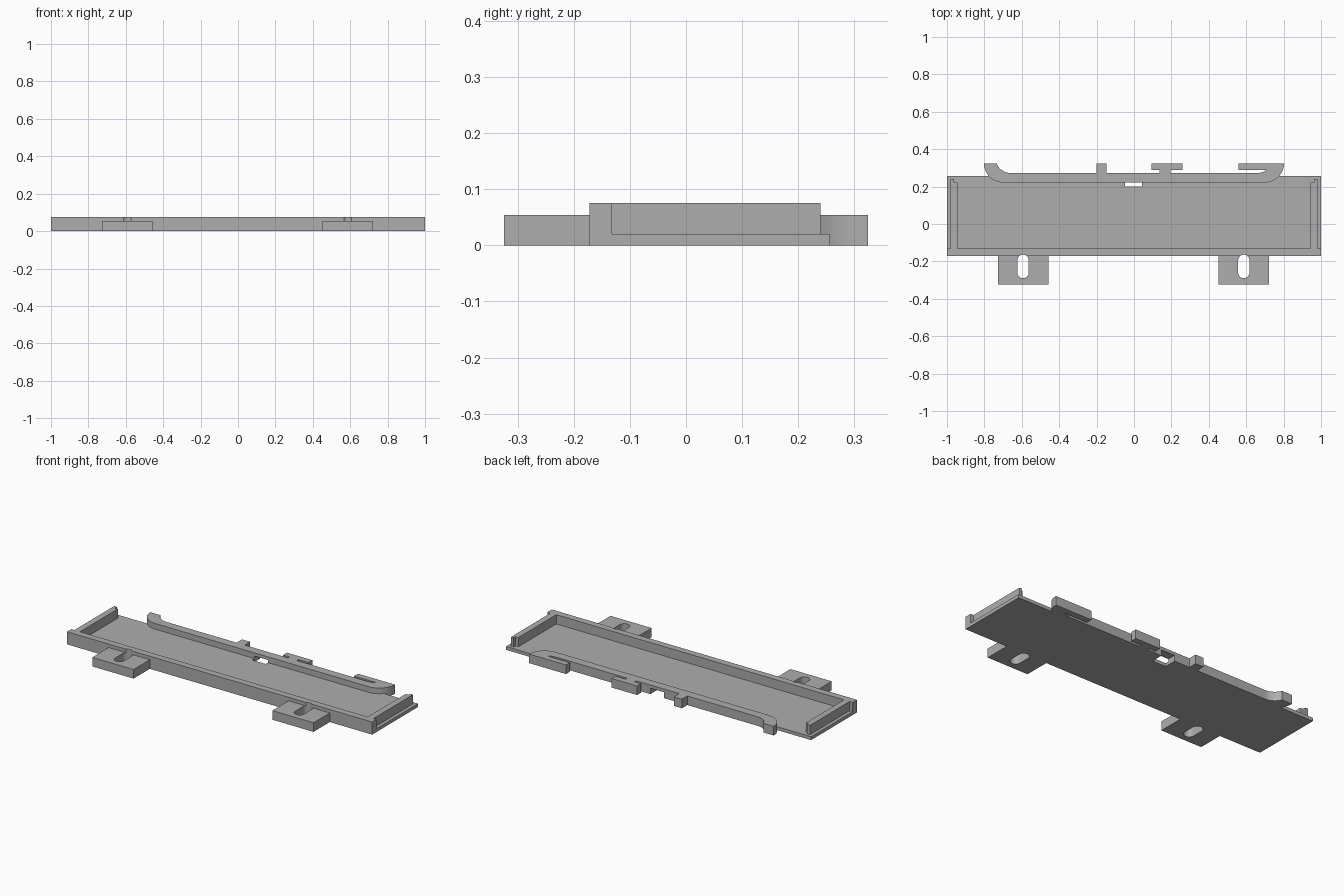
import bpy, bmesh, math

cube = bpy.data.objects.get("Cube")
if cube:
    bpy.data.objects.remove(cube, do_unlink=True)

grey = bpy.data.materials.new("plain grey")
grey.use_nodes = True
colour = (0.42, 0.42, 0.42, 1)
grey.diffuse_color = colour
grey.node_tree.nodes["Principled BSDF"].inputs["Base Color"].default_value = colour

FLOOR, CLIP, WALL = 0.02, 0.054, 0.075      # top heights
FRONT, BACK, REACH = -0.172, 0.257, 0.324   # depths


def prism(name, outline, z0, z1):
    """Extrude a flat outline from z0 to z1."""
    bm = bmesh.new()
    base = bm.faces.new([bm.verts.new((x, y, z0)) for x, y in outline])
    top = bmesh.ops.extrude_face_region(bm, geom=[base])["geom"]
    verts = [v for v in top if isinstance(v, bmesh.types.BMVert)]
    bmesh.ops.translate(bm, verts=verts, vec=(0, 0, z1 - z0))
    bmesh.ops.recalc_face_normals(bm, faces=bm.faces)
    mesh = bpy.data.meshes.new(name)
    bm.to_mesh(mesh)
    bm.free()
    mesh.materials.append(grey)
    obj = bpy.data.objects.new(name, mesh)
    bpy.context.collection.objects.link(obj)
    return obj


def rect(x0, x1, y0, y1):
    return [(x0, y0), (x1, y0), (x1, y1), (x0, y1)]


def arc(cx, cy, r, a0, a1, n=14):
    angles = [math.radians(a0 + (a1 - a0) * i / n) for i in range(n + 1)]
    return [(cx + r * math.cos(a), cy + r * math.sin(a)) for a in angles]


def boolean(obj, other, operation):
    """Apply a boolean and drop the helper object."""
    other.hide_render = True
    mod = obj.modifiers.new("boolean", "BOOLEAN")
    mod.operation, mod.object, mod.solver = operation, other, "EXACT"
    bpy.context.view_layer.objects.active = obj
    bpy.ops.object.modifier_apply(modifier=mod.name)
    bpy.data.objects.remove(other, do_unlink=True)


def smooth(obj):
    bpy.ops.object.select_all(action="DESELECT")
    obj.select_set(True)
    bpy.context.view_layer.objects.active = obj
    bpy.ops.object.shade_smooth_by_angle(angle=math.radians(30))


# Floor plate with a small window behind the middle
floor = prism("floor", rect(-1, 1, FRONT, BACK), 0, FLOOR)
window = rect(-0.047, 0.042, 0.2, 0.3)
boolean(floor, prism("window_cutter", window, -0.1, 0.1), "DIFFERENCE")

# Front wall, nicked by the rounded ends of the tab slots
front_wall = prism("front_wall", rect(-1, 1, FRONT, -0.132), FLOOR, WALL)

# Mounting tabs with long slots
for side, x in (("right", -0.593), ("left", 0.587)):
    tab = prism(side + "_tab", rect(x - 0.135, x + 0.135, -REACH, FRONT), 0, CLIP)
    slot = arc(x, -0.26, 0.03, 180, 360) + arc(x, -0.194, 0.03, 0, 180)
    for part in (tab, front_wall, floor):
        boolean(part, prism("slot_cutter", slot, -0.1, 0.1), "DIFFERENCE")
    smooth(tab)
smooth(front_wall)

# End walls, stepped thinner at the back
for side, s in (("right", -1), ("left", 1)):
    steps = [(0.98, -0.132), (0.98, 0.24), (0.962, 0.24), (0.962, 0.222),
             (0.943, 0.222), (0.943, -0.132)]
    prism(side + "_end_wall", [(s * x, y) for x, y in steps], FLOOR, WALL)

# Back rail with upswept ends
rail_outline = (arc(-0.7, REACH, 0.102, 180, 270) + arc(0.7, REACH, 0.102, 270, 360)
                + arc(0.66, 0.353, 0.08, 338.75, 270)
                + arc(-0.66, 0.353, 0.08, 270, 201.25))
rail = prism("back_rail", rail_outline, 0, CLIP)

# Cable hooks: straight peg, T-shaped hook, long return hook
peg = rect(-0.2, -0.147, 0.26, REACH)
tee = [(0.136, 0.26), (0.195, 0.26), (0.195, 0.288), (0.26, 0.288),
       (0.26, REACH), (0.094, REACH), (0.094, 0.288), (0.136, 0.288)]
long_hook = rect(0.56, 0.76, 0.288, REACH)
for outline in (peg, tee, long_hook):
    boolean(rail, prism("hook", outline, 0, CLIP), "UNION")

# The rail bridges over the floor window
boolean(rail, prism("bridge_cutter", window, -0.1, 0.035), "DIFFERENCE")
smooth(rail)
